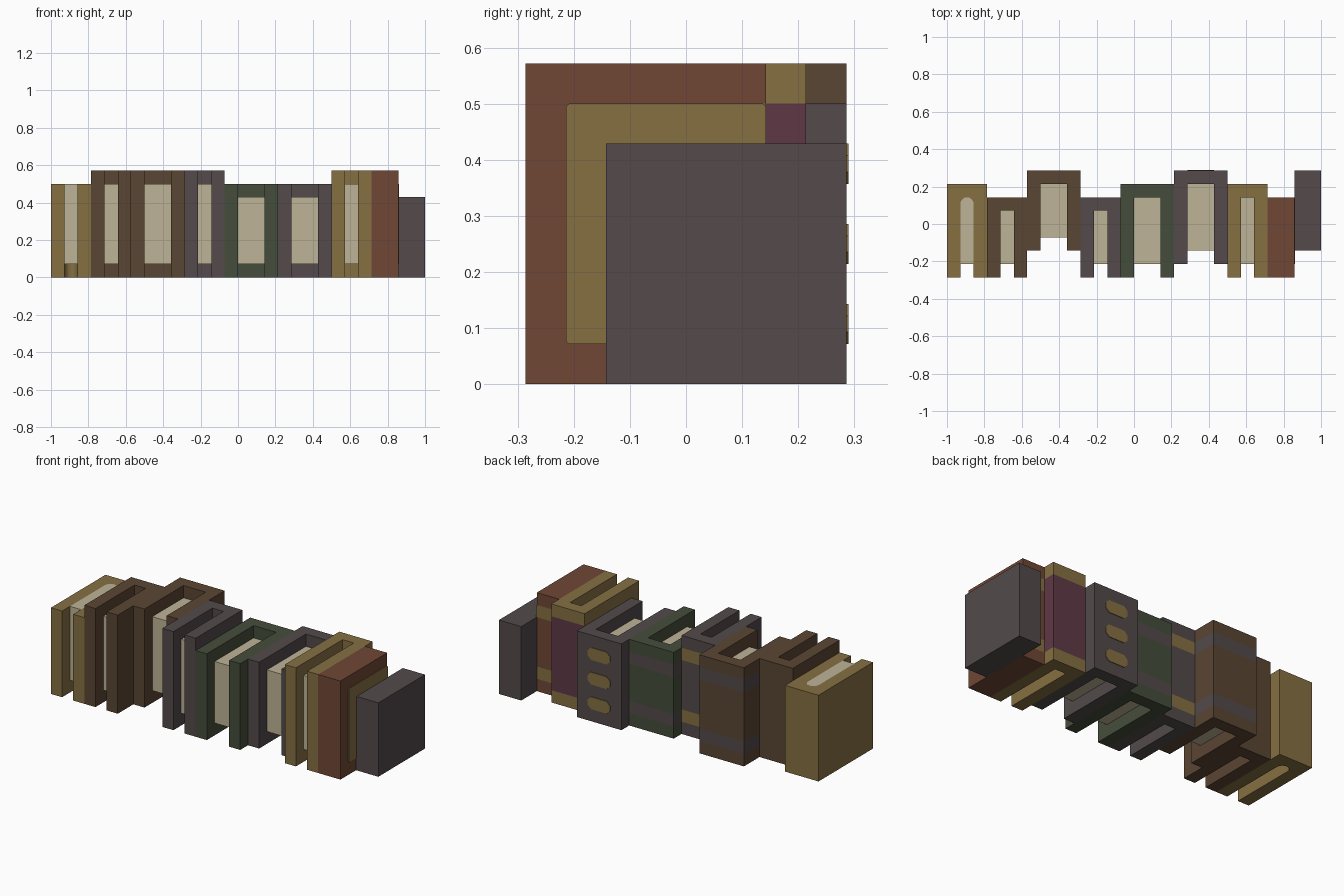
import bpy, bmesh, math

U = 1 / 14  # module of the design: one cover thickness

if "Cube" in bpy.data.objects:
    bpy.data.objects.remove(bpy.data.objects["Cube"], do_unlink=True)


def material(name, rgb):
    # colour given as display values, stored linear
    col = tuple(((c / 255 + 0.055) / 1.055) ** 2.4 for c in rgb) + (1,)
    m = bpy.data.materials.new(name)
    m.use_nodes = True
    m.diffuse_color = col
    m.node_tree.nodes["Principled BSDF"].inputs["Base Color"].default_value = col
    return m


GOLD = material("ochre", (134, 112, 66))
BROWN = material("brown", (90, 70, 51))
GREY = material("warm_grey", (83, 74, 75))
GREEN = material("dark_green", (69, 77, 59))
RED = material("rust_red", (112, 71, 53))
PLUM = material("plum", (95, 57, 69))
PAPER = material("paper", (190, 179, 150))


def prism(name, outline, z0, z1, mats, cuts=(), rule=None):
    """Extrude a plan outline, slice it at the cuts and colour faces by rule."""
    bm = bmesh.new()
    face = bm.faces.new([bm.verts.new((x * U, y * U, z0 * U)) for x, y in outline])
    top = bmesh.ops.extrude_face_region(bm, geom=[face])["geom"]
    bmesh.ops.translate(bm, vec=(0, 0, (z1 - z0) * U),
                        verts=[v for v in top if isinstance(v, bmesh.types.BMVert)])
    for axis, pos in cuts:
        co, no = [0, 0, 0], [0, 0, 0]
        co[axis], no[axis] = pos * U, 1
        bmesh.ops.bisect_plane(bm, geom=bm.verts[:] + bm.edges[:] + bm.faces[:],
                               plane_co=co, plane_no=no)
    bmesh.ops.recalc_face_normals(bm, faces=bm.faces)
    if rule:
        for f in bm.faces:
            f.material_index = int(rule(f.calc_center_median() / U, f.normal))
    me = bpy.data.meshes.new(name)
    bm.to_mesh(me)
    bm.free()
    for m in mats:
        me.materials.append(m)
    ob = bpy.data.objects.new(name, me)
    bpy.context.collection.objects.link(ob)
    return ob


def slot_end(x0, x1, y, rounded):
    """Inner back end of the page slot, from right to left."""
    if not rounded:
        return [(x1, y), (x0, y)]
    r = (x1 - x0) / 2
    arc = [math.pi * i / 8 for i in range(9)]
    return [(x0 + r + r * math.cos(a), y - r + r * math.sin(a)) for a in arc]


def book(name, x0, x1, y0, y1, h, cover, page_top=None, bands=(), band=None, rounded=False):
    """U-shaped cover with its spine at the back, and a recessed page block."""
    wrap = y1 - 2  # bands reach round the sides this far

    def in_band(c, n):
        outer = n.y > 0.5 or (abs(n.x) > 0.5 and (c.x < x0 + 0.1 or c.x > x1 - 0.1))
        return outer and c.y > wrap and any(a < c.z < b for a, b in bands)

    cuts = [(2, z) for pair in bands for z in pair] + ([(1, wrap)] if bands else [])
    outline = [(x0, y0), (x0, y1), (x1, y1), (x1, y0)]
    if page_top:
        a, b = x0 + 1, x1 - 1
        end = slot_end(a, b, y1 - 1, rounded)
        outline += [(b, y0)] + end + [(a, y0)]
        prism(name + "_pages", [(b, y0 + 1)] + end + [(a, y0 + 1)], 1, page_top, [PAPER])
    prism(name + "_cover", outline, 0, h, [cover, band or cover], cuts, in_band)


# Row of books along x
book("ochre_end_book", -14, -11, -4, 3, 7, GOLD, 7, rounded=True)
book("thin_brown_book", -11, -8, -4, 2, 8, BROWN, 7)
book("thick_brown_book", -8, -4, -2, 4, 8, BROWN, 7, [(1, 2), (6, 7)], GREY)
book("thin_grey_book", -4, -1, -4, 2, 8, GREY, 7, [(1, 2), (6, 7)], GOLD)
book("green_book", -1, 3, -4, 3, 7, GREEN, 6, [(1, 2), (5, 6)], GREY)
book("thick_grey_book", 3, 7, -3, 4, 7, GREY, 6)
book("ochre_plum_book", 7, 10, -4, 3, 8, GOLD, 7, [(1, 7)], PLUM)
book("red_book", 10, 12, -4, 2, 8, RED, None, [(1, 2), (6, 7)], GOLD)
book("grey_end_book", 12, 14, -2, 4, 6, GREY)


def plate(name, outline, mat, place):
    """Thin flat plate from a 2D outline, placed by a point-mapping function."""
    bm = bmesh.new()
    face = bm.faces.new([bm.verts.new(place(u, v, 0)) for u, v in outline])
    top = bmesh.ops.extrude_face_region(bm, geom=[face])["geom"]
    move = [b - a for a, b in zip(place(0, 0, 0), place(0, 0, 0.05))]
    bmesh.ops.translate(bm, vec=move, verts=[v for v in top if isinstance(v, bmesh.types.BMVert)])
    bmesh.ops.recalc_face_normals(bm, faces=bm.faces)
    me = bpy.data.meshes.new(name)
    bm.to_mesh(me)
    bm.free()
    me.materials.append(mat)
    bpy.context.collection.objects.link(bpy.data.objects.new(name, me))


def chamfered(u0, u1, v0, v1, c):
    return [(u0 + c, v0), (u1 - c, v0), (u1, v0 + c), (u1, v1 - c),
            (u1 - c, v1), (u0 + c, v1), (u0, v1 - c), (u0, v0 + c)]


# Spine studs on the thick grey book
for i in range(3):
    z = 1 + 2 * i
    plate(f"spine_stud_{i + 1}", chamfered(4, 6, z, z + 1, 0.3), GOLD,
          lambda u, v, d: (u * U, (4 + d) * U, v * U))

# Panel on the side of the red book
plate("red_book_side_panel", chamfered(-3, 2, 1, 7, 0.08), GOLD,
      lambda u, v, d: ((12 + d) * U, u * U, v * U))
